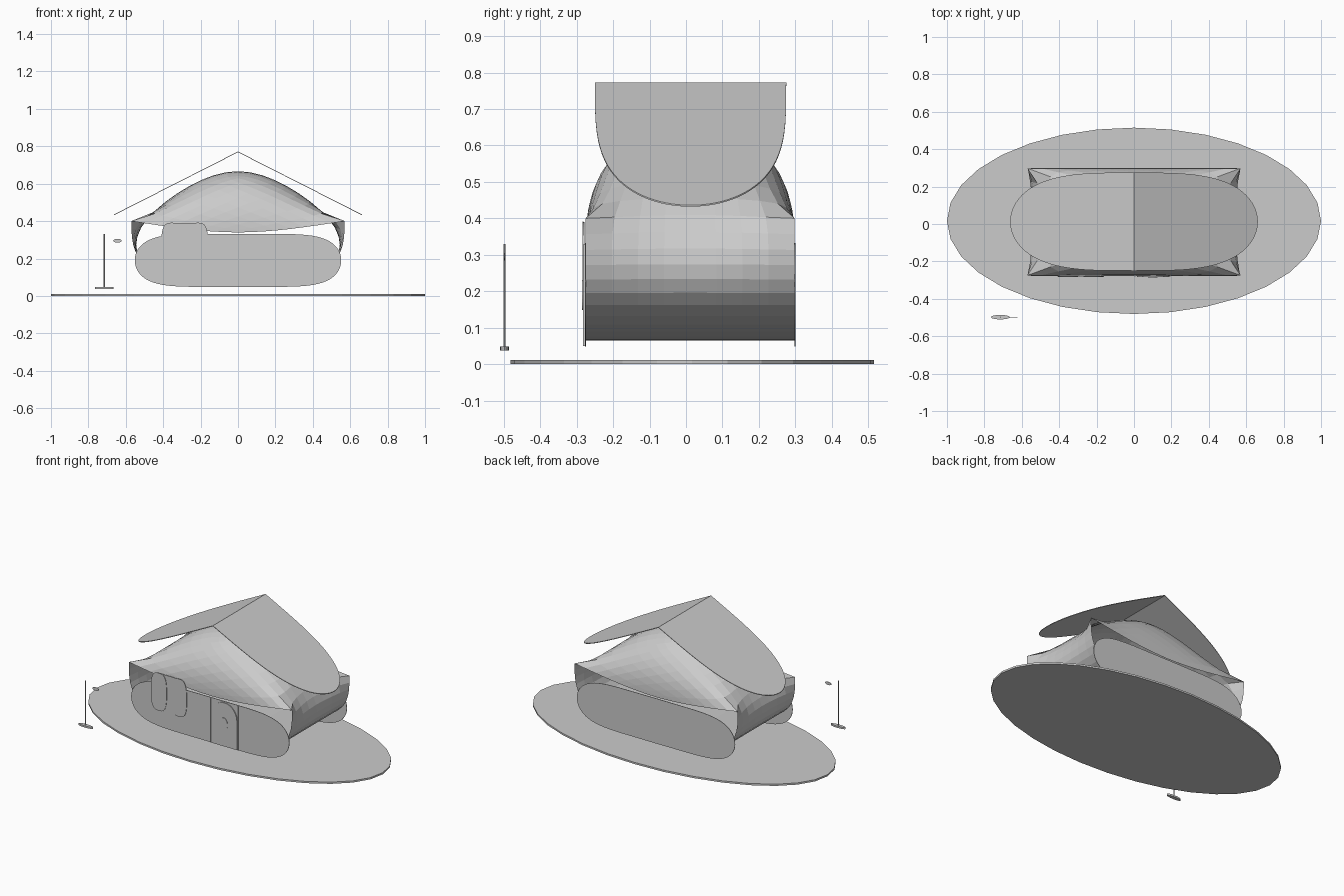
import bpy
import bmesh
from math import cos, sin, pi, copysign
from mathutils import Vector

cube = bpy.data.objects.get("Cube")
if cube:
    bpy.data.objects.remove(cube)

GREY = (0.6, 0.6, 0.6, 1.0)
grey = bpy.data.materials.new("plain_grey")
grey.use_nodes = True
grey.diffuse_color = GREY
grey.node_tree.nodes["Principled BSDF"].inputs["Base Color"].default_value = GREY


def add_object(name, bm):
    mesh = bpy.data.meshes.new(name)
    bmesh.ops.recalc_face_normals(bm, faces=bm.faces[:])
    bm.to_mesh(mesh)
    bm.free()
    mesh.materials.append(grey)
    obj = bpy.data.objects.new(name, mesh)
    bpy.context.collection.objects.link(obj)
    return obj


def slab(name, points, offset):
    """Flat outline thickened along an offset vector."""
    bm = bmesh.new()
    low = [bm.verts.new(p) for p in points]
    high = [bm.verts.new(Vector(p) + Vector(offset)) for p in points]
    bm.faces.new(low)
    bm.faces.new(high)
    for i in range(len(low)):
        j = (i + 1) % len(low)
        bm.faces.new((low[i], low[j], high[j], high[i]))
    return add_object(name, bm)


def oval(cx, cy, rx, ry, px=2, py=2, start=0, sweep=2 * pi, steps=48):
    """Superellipse outline; higher powers give squarer ends."""
    count = steps if sweep >= 2 * pi else steps + 1
    out = []
    for i in range(count):
        a = start + sweep * i / steps
        c, s = cos(a), sin(a)
        out.append((cx + rx * copysign(abs(c) ** (2 / px), c),
                    cy + ry * copysign(abs(s) ** (2 / py), s)))
    return out


def front_plate(name, outline, y, depth=0.003):
    return slab(name, [(x, y, z) for x, z in outline], (0, depth, 0))


# Ground: thin oval lawn
lawn = oval(0, 0.017, 1, 0.498, steps=32)
slab("lawn", [(x, y, 0) for x, y in lawn], (0, 0, 0.011))

# House shell: open tube with gables, softened by subdivision
W, EAVE, FLOOR, PEAK = 0.57, 0.4, 0.05, 0.83
FRONT, BACK = -0.275, 0.298
section = [(-W, FLOOR), (W, FLOOR), (W, EAVE), (0, PEAK), (-W, EAVE)]
bm = bmesh.new()
rings = []
for y in (FRONT, BACK):
    ring = [bm.verts.new((x, y, z)) for x, z in section]
    sill = bm.verts.new((0, y, 0.31))
    bm.faces.new((ring[2], ring[3], ring[4], sill))
    rings.append(ring)
for i in range(5):
    j = (i + 1) % 5
    bm.faces.new((rings[0][i], rings[0][j], rings[1][j], rings[1][i]))
shell = add_object("house_shell", bm)
pins = shell.data.attributes.new("crease_vert", "FLOAT", "POINT")
for v in shell.data.vertices:
    if abs(v.co.z - EAVE) < 0.001:
        pins.data[v.index].value = 1.0
smooth = shell.modifiers.new("soften", "SUBSURF")
smooth.levels = smooth.render_levels = 3

# Front and back walls with rounded ends
wall = oval(0, 0.19, 0.552, 0.142, 6, 2, steps=64)
front_plate("front_wall", wall, FRONT - 0.002)
front_plate("back_wall", wall, BACK - 0.001)

# Roof: two thin sloping sheets rounded at the eaves
for side, name in ((1, "left_roof"), (-1, "right_roof")):
    half = oval(0, 0.0125, 1, 0.2625, 3.5, 2, -pi / 2, pi)
    slab(name, [(side * 0.662 * u, y, 0.768 - 0.336 * u) for u, y in half],
         (0, 0, 0.004))

# Arched door with jambs and an oval light
arch = [(0.015, 0.05), (0.19, 0.05)]
arch += oval(0.1025, 0.23, 0.0875, 0.095, start=0, sweep=pi, steps=20)
front_plate("door", arch, FRONT - 0.008, 0.005)
front_plate("door_light", oval(0.1, 0.19, 0.026, 0.041, steps=24),
            FRONT - 0.010, 0.002)
for x, name in ((0.003, "right_jamb"), (0.194, "left_jamb")):
    front_plate(name, [(x, 0.05), (x + 0.004, 0.05),
                       (x + 0.004, 0.328), (x, 0.328)], FRONT - 0.007, 0.006)

# Window: backing frame with two rounded panes
front_plate("window_frame", oval(-0.285, 0.2725, 0.122, 0.117, 4, 4),
            FRONT - 0.006)
for x, name in ((-0.355, "right_pane"), (-0.215, "left_pane")):
    front_plate(name, oval(x, 0.2725, 0.055, 0.119, 3, 3), FRONT - 0.009)

# Mailbox: slim post, oval foot and small flag
MX, MY = -0.715, -0.498
foot = oval(MX, MY, 0.05, 0.012, steps=24)
slab("mailbox_foot", [(x, y, 0.038) for x, y in foot], (0, 0, 0.011))
post = oval(MX, MY, 0.003, 0.003, steps=8)
slab("mailbox_post", [(x, y, 0.045) for x, y in post], (0, 0, 0.285))
front_plate("mailbox_flag", oval(-0.645, 0.295, 0.022, 0.01, steps=20),
            MY - 0.001, 0.002)
